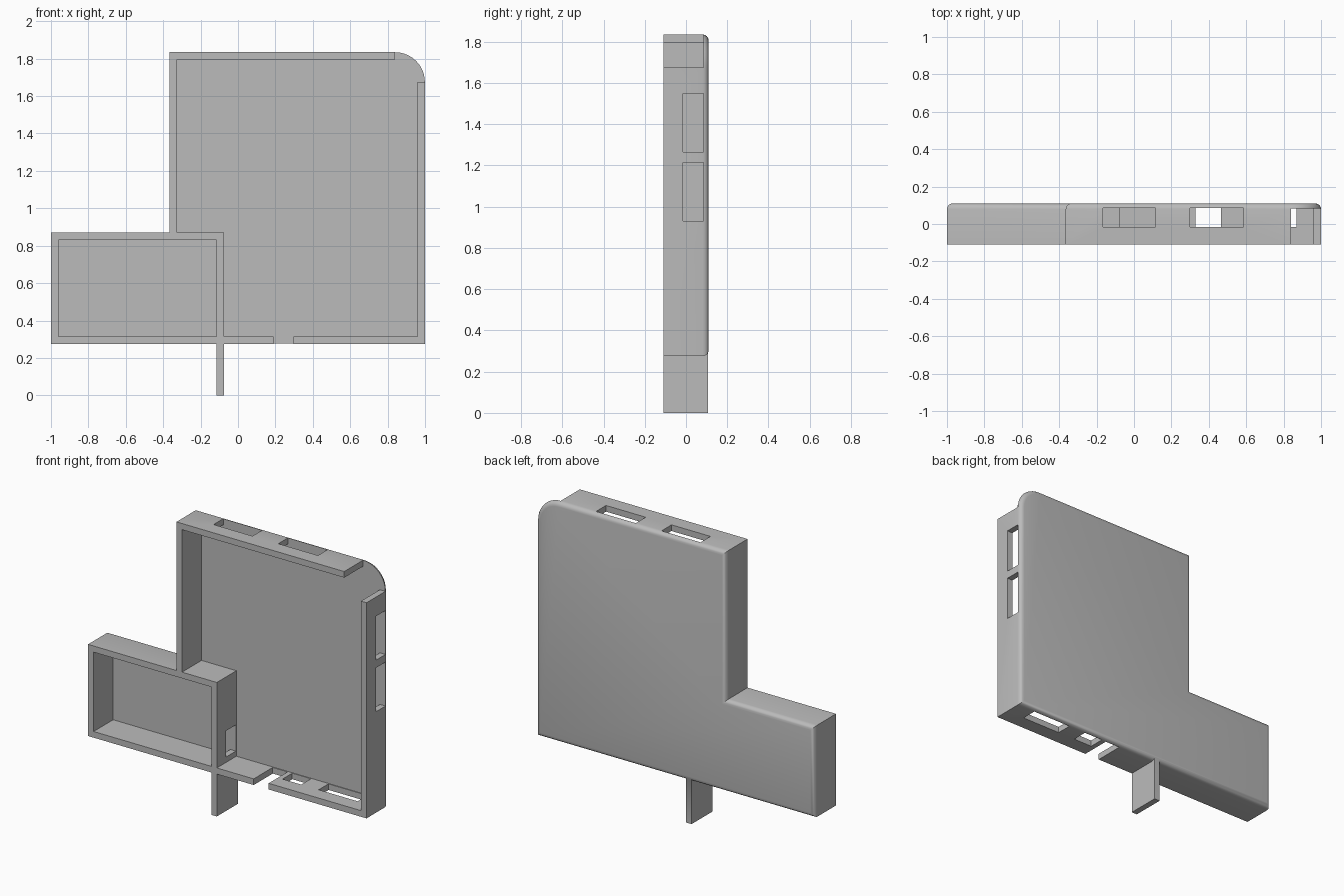
import bpy, bmesh, math

cube = bpy.data.objects.get("Cube")
if cube:
    bpy.data.objects.remove(cube, do_unlink=True)

FRONT, BACK, FLOOR = -0.11, 0.11, 0.09
WALL = 0.04
LEFT, RIGHT, BOTTOM, TOP = -1.0, 1.0, 0.275, 1.835
STEP_X, STEP_Z = -0.365, 0.87
DIVIDER = -0.075

grey = bpy.data.materials.new("plain grey")
grey.use_nodes = True
colour = (0.5, 0.5, 0.5, 1)
grey.diffuse_color = colour
grey.node_tree.nodes["Principled BSDF"].inputs["Base Color"].default_value = colour


def prism(name, outline, y0, y1, fillet=0):
    """Extrude an x-z outline from y0 to y1, rounding the rim at y1."""
    bm = bmesh.new()
    base = bm.faces.new([bm.verts.new((x, y0, z)) for x, z in outline])
    out = bmesh.ops.extrude_face_region(bm, geom=[base])
    verts = [g for g in out["geom"] if isinstance(g, bmesh.types.BMVert)]
    bmesh.ops.translate(bm, verts=verts, vec=(0, y1 - y0, 0))
    bmesh.ops.recalc_face_normals(bm, faces=bm.faces)
    if fillet:
        rim = [e for e in bm.edges if all(abs(v.co.y - y1) < 1e-5 for v in e.verts)]
        bmesh.ops.bevel(bm, geom=rim, offset=fillet, segments=4, profile=0.5,
                        affect='EDGES')
    mesh = bpy.data.meshes.new(name)
    bm.to_mesh(mesh)
    bm.free()
    mesh.materials.append(grey)
    ob = bpy.data.objects.new(name, mesh)
    bpy.context.collection.objects.link(ob)
    return ob


def rect(x0, x1, z0, z1):
    return [(x0, z0), (x1, z0), (x1, z1), (x0, z1)]


def arc(cx, cz, r, n=10):
    turns = [math.pi / 2 * i / n for i in range(n + 1)]
    return [(cx + r * math.cos(a), cz + r * math.sin(a)) for a in turns]


def combine(target, other, operation):
    mod = target.modifiers.new(other.name, 'BOOLEAN')
    mod.operation = operation
    mod.solver = 'EXACT'
    mod.object = other
    bpy.context.view_layer.objects.active = target
    bpy.ops.object.modifier_apply(modifier=mod.name)
    bpy.data.objects.remove(other, do_unlink=True)


# Stepped case with one rounded corner and a softened back rim
R = 0.16
case = prism("case", [(LEFT, BOTTOM), (RIGHT, BOTTOM)] + arc(RIGHT - R, TOP - R, R)
             + [(STEP_X, TOP), (STEP_X, STEP_Z), (LEFT, STEP_Z)], FRONT, BACK, 0.03)

# Main compartment and side pocket, open at the front
main = [(DIVIDER, BOTTOM + WALL), (RIGHT - WALL, BOTTOM + WALL)]
main += arc(RIGHT - R, TOP - R, R - WALL)
main += [(STEP_X + WALL, TOP - WALL), (STEP_X + WALL, STEP_Z), (DIVIDER, STEP_Z)]
combine(case, prism("main_space", main, -0.3, FLOOR), 'DIFFERENCE')
pocket = rect(LEFT + WALL, DIVIDER - WALL, BOTTOM + WALL, STEP_Z - WALL)
combine(case, prism("pocket_space", pocket, -0.3, FLOOR), 'DIFFERENCE')

# Port openings in the top, right, bottom and divider walls
ports = [rect(-0.165, 0.115, 1.75, 1.9), rect(0.3, 0.585, 1.75, 1.9),
         rect(0.9, 1.1, 0.93, 1.215), rect(0.9, 1.1, 1.265, 1.55),
         rect(0.33, 0.465, 0.2, 0.36), rect(0.59, 0.87, 0.2, 0.36),
         rect(-0.15, -0.04, 0.35, 0.52)]
for outline in ports:
    combine(case, prism("port", outline, -0.015, 0.085), 'DIFFERENCE')

# Open gaps: the rounded corner and a cable notch in the bottom wall
for outline in (rect(0.84, 1.1, 1.675, 1.9), rect(0.19, 0.297, 0.2, 0.36)):
    combine(case, prism("gap", outline, -0.3, 0.084), 'DIFFERENCE')

# Flat leg below the divider
leg = prism("leg", rect(DIVIDER - WALL, DIVIDER, 0, BOTTOM + 0.02), FRONT, 0.107)
combine(case, leg, 'UNION')

bpy.ops.object.select_all(action='DESELECT')
case.select_set(True)
bpy.context.view_layer.objects.active = case
bpy.ops.object.shade_smooth_by_angle(angle=math.radians(35))
